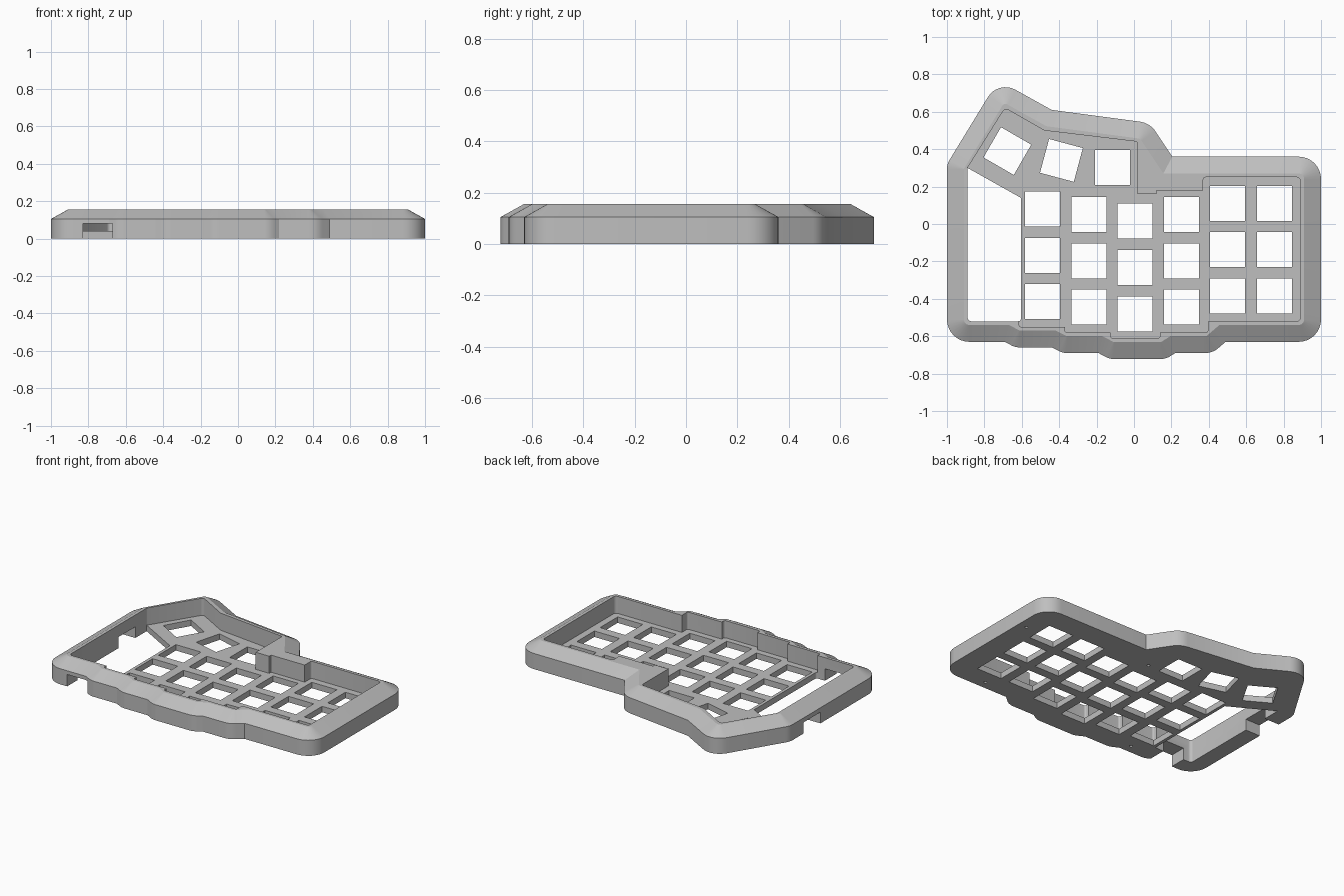
import bpy, bmesh, math
from mathutils import Vector, Matrix

if "Cube" in bpy.data.objects:
    bpy.data.objects.remove(bpy.data.objects["Cube"])

grey = bpy.data.materials.new("case_grey")
grey.use_nodes = True
grey.diffuse_color = (0.52, 0.52, 0.52, 1)
grey.node_tree.nodes["Principled BSDF"].inputs["Base Color"].default_value = (0.52, 0.52, 0.52, 1)


def outline(corners, inset=0.0, steps=8):
    """Counter-clockwise polygon (x, y, radius), inset and with filleted corners."""
    points, n = [], len(corners)
    for i, (x, y, r) in enumerate(corners):
        p = Vector((x, y))
        a = (p - Vector(corners[i - 1][:2])).normalized()
        b = (Vector(corners[(i + 1) % n][:2]) - p).normalized()
        na, nb = Vector((-a.y, a.x)), Vector((-b.y, b.x))
        p = p + (na + nb) * inset / (1 + na.dot(nb))
        if r == 0:
            points.append(p)
            continue
        turn = math.atan2(a.x * b.y - a.y * b.x, a.dot(b))
        side = math.copysign(1, turn)
        radius = max(r - side * inset, 0.012)
        start = p - a * radius * math.tan(abs(turn) / 2)
        center = start + na * side * radius
        for k in range(steps + 1):
            angle = turn * k / steps
            arm = start - center
            points.append(center + Vector((arm.x * math.cos(angle) - arm.y * math.sin(angle),
                                           arm.x * math.sin(angle) + arm.y * math.cos(angle))))
    return points


def loft(bm, layers):
    """Closed solid through loops of equal length, given as (points, z)."""
    rings = [[bm.verts.new((p[0], p[1], z)) for p in pts] for pts, z in layers]
    bm.faces.new(rings[0][::-1])
    bm.faces.new(rings[-1])
    for low, high in zip(rings, rings[1:]):
        for i in range(len(low)):
            j = (i + 1) % len(low)
            bm.faces.new((low[i], low[j], high[j], high[i]))


def finish(bm, name):
    bmesh.ops.recalc_face_normals(bm, faces=bm.faces)
    mesh = bpy.data.meshes.new(name)
    bm.to_mesh(mesh)
    bm.free()
    obj = bpy.data.objects.new(name, mesh)
    bpy.context.collection.objects.link(obj)
    mesh.materials.append(grey)
    return obj


def box(x, y, sx, sy, angle=0):
    turn = Matrix.Rotation(math.radians(angle), 2)
    return [Vector((x, y)) + turn @ Vector((u * sx / 2, v * sy / 2))
            for u, v in ((-1, -1), (1, -1), (1, 1), (-1, 1))]


def cut(target, name, prisms):
    """Subtract prisms given as (points, z low, z high)."""
    bm = bmesh.new()
    for pts, low, high in prisms:
        loft(bm, [(pts, low), (pts, high)])
    cutter = finish(bm, name)
    cutter.hide_render = True
    mod = target.modifiers.new(name, "BOOLEAN")
    mod.operation, mod.solver, mod.object = "DIFFERENCE", "EXACT", cutter
    bpy.context.view_layer.objects.active = target
    bpy.ops.object.modifier_apply(modifier=name)
    bpy.data.objects.remove(cutter)


# Outer shell with a sloped upper edge
shell = [(-1, -.63, .12), (-.69, -.63, 0), (-.635, -.66, .1), (-.44, -.66, 0),
         (-.38, -.69, .1), (-.19, -.69, 0), (-.13, -.722, .1), (.17, -.722, .1),
         (.22, -.69, 0), (.42, -.69, .11), (.49, -.63, 0), (1, -.63, .12),
         (1, .36, .12), (.205, .36, 0), (.085, .54, .12), (-.44, .61, 0),
         (-.726, .769, .11), (-1, .32, .1)]
bm = bmesh.new()
loft(bm, [(outline(shell), 0), (outline(shell), .105), (outline(shell, .09), .155)])
case = finish(bm, "keyboard_case")

# Recess above the switch plate
PLATE = 0.04
recess = [(-.89, -.52, .02), (-.615, -.52, 0), (-.615, -.55, .01), (-.37, -.55, 0),
          (-.37, -.58, .01), (-.125, -.58, 0), (-.125, -.61, .01), (.14, -.61, .01),
          (.14, -.58, 0), (.395, -.58, .01), (.395, -.52, 0), (.89, -.52, .02),
          (.89, .25, .02), (.37, .25, .01), (.37, .18, 0), (.12, .18, 0),
          (.12, .16, 0), (.02, .16, 0), (.02, .44, .01), (-.48, .5, 0),
          (-.69, .62, .02), (-.89, .3, .02)]
cut(case, "recess", [(outline(recess, steps=4), PLATE, .3)])

# Controller bay, open through the plate
bay = [(-.89, -.52, .02), (-.605, -.52, .01), (-.605, .14, 0), (-.89, .3, 0)]
cut(case, "controller_bay", [(outline(bay, steps=4), -.1, .12)])

# Switch openings: three per column, plus the turned thumb cluster
KEY, PITCH = 0.187, 0.2475
columns = [(-.49, .08), (-.24, .05), (.005, .015), (.255, .05), (.5, .11), (.75, .11)]
keys = [box(x, top - row * PITCH, KEY, KEY) for x, top in columns for row in range(3)]
keys += [box(-.677, .39, KEY, KEY, -30), box(-.388, .34, KEY, KEY, -15),
         box(-.115, .303, KEY, KEY)]
cut(case, "switch_openings", [(k, -.1, .1) for k in keys])

# Cable notches in the front and right walls
cut(case, "cable_notches", [(box(-.75, -.58, .16, .18), -.1, .08),
                            (box(-.95, .09, .2, .18), -.1, .075)])

# Small blind screw holes underneath
screws = [(.07, .22), (.7, -.575), (-.48, -.6), (.94, .1)]
circle = [(math.cos(i * math.pi / 6) * .01, math.sin(i * math.pi / 6) * .01) for i in range(12)]
cut(case, "screw_holes", [([(x + u, y + v) for u, v in circle], -.05, .05) for x, y in screws])

bpy.ops.object.select_all(action="DESELECT")
case.select_set(True)
bpy.context.view_layer.objects.active = case
bpy.ops.object.shade_smooth_by_angle(angle=math.radians(25))
